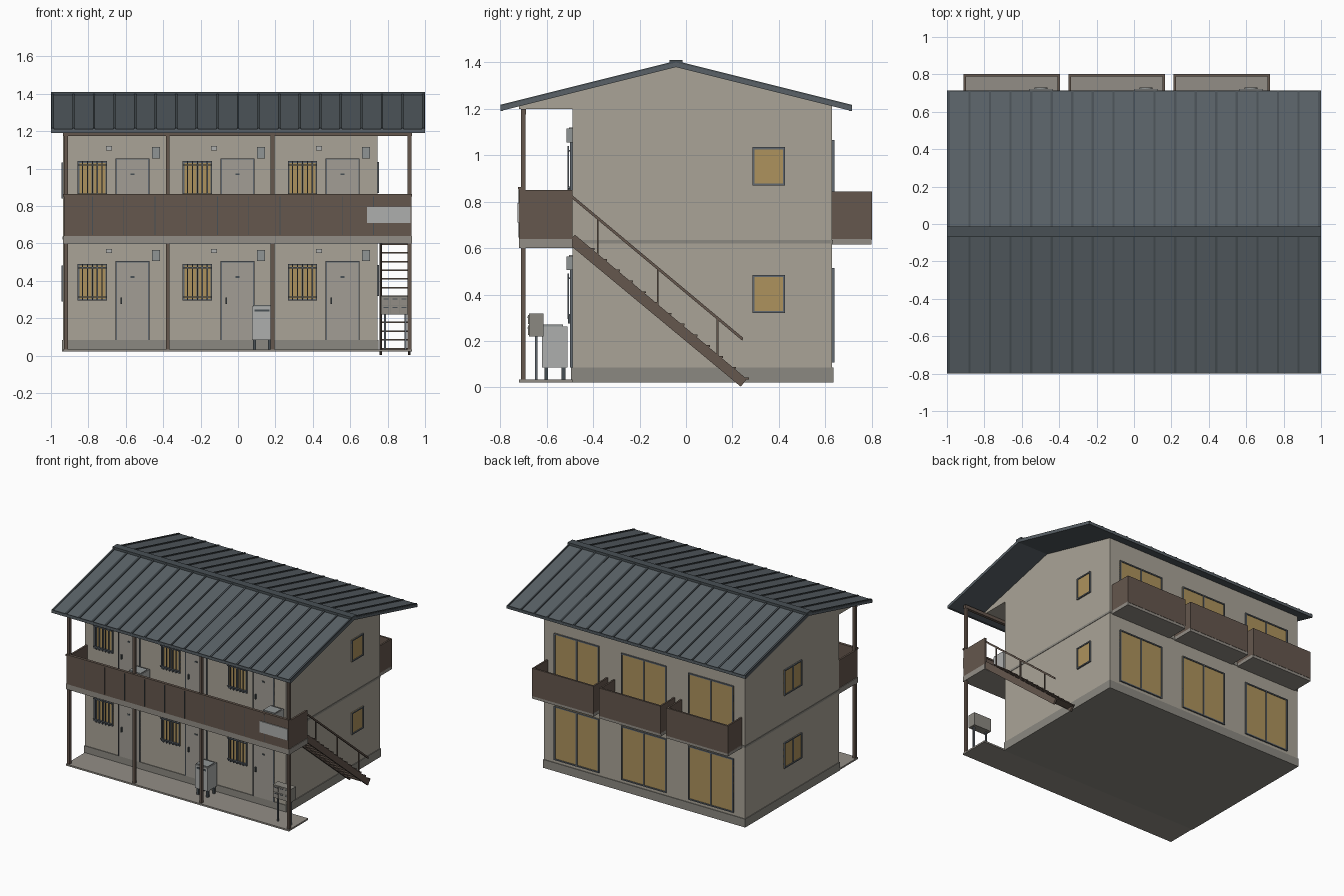
import bpy, bmesh, math

if "Cube" in bpy.data.objects:
    bpy.data.objects.remove(bpy.data.objects["Cube"])


def material(name, r, g, b):
    m = bpy.data.materials.new(name)
    m.diffuse_color = (r, g, b, 1)
    m.use_nodes = True
    m.node_tree.nodes["Principled BSDF"].inputs["Base Color"].default_value = m.diffuse_color
    return m


WALL = material("wall_beige", 0.40, 0.37, 0.31)
BASE = material("base_grey", 0.26, 0.25, 0.22)
SLAB = material("slab_grey", 0.29, 0.27, 0.24)
ROOF = material("roof_slate", 0.10, 0.12, 0.135)
DARK = material("roof_trim", 0.065, 0.08, 0.09)
BROWN = material("brown_metal", 0.13, 0.095, 0.075)
FRAME = material("frame_grey", 0.12, 0.14, 0.16)
GLASS = material("warm_glass", 0.42, 0.29, 0.11)
DOOR = material("door_beige", 0.36, 0.34, 0.30)
PALE = material("pale_grey", 0.42, 0.43, 0.42)
BOXES = material("box_grey", 0.28, 0.30, 0.30)


def finish(name, bm, mat):
    bmesh.ops.recalc_face_normals(bm, faces=bm.faces[:])
    me = bpy.data.meshes.new(name)
    bm.to_mesh(me)
    bm.free()
    me.materials.append(mat)
    ob = bpy.data.objects.new(name, me)
    bpy.context.collection.objects.link(ob)
    return ob


def prisms(name, mat, items):
    """Each item: (y,z) profile, x start, x end."""
    bm = bmesh.new()
    for prof, x0, x1 in items:
        a = [bm.verts.new((x0, y, z)) for y, z in prof]
        b = [bm.verts.new((x1, y, z)) for y, z in prof]
        n = len(prof)
        bm.faces.new(a)
        bm.faces.new(b[::-1])
        for i in range(n):
            bm.faces.new((a[i], b[i], b[(i + 1) % n], a[(i + 1) % n]))
    return finish(name, bm, mat)


def boxes(name, mat, *items):
    """Each item: x0, x1, y0, y1, z0, z1."""
    return prisms(name, mat, [([(c, e), (d, e), (d, f), (c, f)], a, b)
                              for a, b, c, d, e, f in items])


def window(name, wall, u0, u1, z0, z1, sashes=2, grille=False):
    """wall: axis, plane position, outward sign."""
    axis, pos, s = wall

    def bx(a, b, d0, d1, e, f):
        p, q = sorted((pos + s * d0, pos + s * d1))
        return (a, b, p, q, e, f) if axis == "y" else (p, q, a, b, e, f)
    t = 0.009
    bars = [bx(u0, u1, -0.005, 0.01, z0, z0 + t), bx(u0, u1, -0.005, 0.01, z1 - t, z1),
            bx(u0, u0 + t, -0.005, 0.01, z0, z1), bx(u1 - t, u1, -0.005, 0.01, z0, z1)]
    for i in range(1, sashes):
        u = u0 + (u1 - u0) * i / sashes
        bars.append(bx(u - 0.005, u + 0.005, -0.005, 0.009, z0, z1))
    boxes(name + "_frame", FRAME, *bars)
    boxes(name + "_glass", GLASS, bx(u0, u1, -0.005, 0.004, z0, z1))
    if grille:
        g = [bx(u0 + (u1 - u0) * i / 6 - 0.003, u0 + (u1 - u0) * i / 6 + 0.003,
                0.014, 0.02, z0, z1) for i in range(1, 6)]
        g += [bx(u0, u1, 0.008, 0.02, z - 0.003, z + 0.003) for z in (z0 + 0.018, z1 - 0.02)]
        boxes(name + "_grille", FRAME, *g)


X0, X1, XE = -0.935, 0.745, 0.93      # building left, right; walkway right end
YF, YB, YW = -0.49, 0.63, -0.72       # front wall, back wall, walkway edge
RY, PITCH, FLOOR = -0.0425, 0.55, 0.5615

# Body with gables reaching over the walkway
prisms("walls", WALL, [([(YF, 0.025), (YB, 0.025), (YB, 1.213), (RY, 1.382),
                         (YW, 1.212), (YW, 1.20), (YF, 1.20)], X0, X1)])
e = 0.005
boxes("plinth", BASE, (X0 - e, X1 + e, YF - e, YB + e, 0.022, 0.085))
boxes("floor_band", BASE, (X0 - 0.003, X1 + 0.003, YF - 0.003, YB + 0.003, 0.62, 0.636))

# Roof sheet, standing seams and ridge
def top(y):
    return 1.40 - 0.25 * abs(y - RY)


YA, YC = -0.80, 0.715
prisms("roof", ROOF, [([(YA, top(YA) - 0.02), (RY, 1.38), (YC, top(YC) - 0.02),
                        (YC, top(YC)), (RY, 1.40), (YA, top(YA))], -1, 1)])
prisms("roof_seams", DARK, [([(y, top(y) - 0.004), (RY, 1.396), (RY, 1.407), (y, top(y) + 0.007)],
                             x - 0.006, x + 0.006)
                            for i in range(19) for x in [-0.99 + 0.11 * i] for y in (YA, YC)])
boxes("ridge_cap", DARK, (-1, 1, RY - 0.028, RY + 0.028, 1.388, 1.411))
boxes("eave_fascia", DARK, (-1, 1, YA, YA + 0.012, 1.192, 1.213),
      (-1, 1, YC - 0.012, YC, 1.192, 1.213))

# Walkway: slabs, posts, beam, parapet
boxes("ground_slab", SLAB, (X0, XE, YW, YF, 0.022, 0.034))
boxes("walkway_slab", SLAB, (X0, XE, YW, YF, 0.60, 0.64))
boxes("posts", BROWN, *[(x - 0.01, x + 0.01, -0.712, -0.692, 0.03, 1.2)
                        for x in (-0.92, -0.375, 0.185, 0.917)])
boxes("eave_beam", BROWN, (X0, XE, -0.712, -0.690, 1.175, 1.20))
boxes("walkway_parapet", BROWN, (X0 + 0.005, XE - 0.005, YW, YW + 0.014, 0.64, 0.855),
      (X0 + 0.005, X0 + 0.019, YW, YF, 0.64, 0.85), (XE - 0.019, XE - 0.005, YW, YF, 0.64, 0.85))
boxes("parapet_cap", BROWN, (X0, XE, YW - 0.003, YW + 0.018, 0.852, 0.864))
boxes("parapet_seams", DARK, *[(x, x + 0.004, YW - 0.002, YW + 0.01, 0.645, 0.85)
                               for x in [-0.78 + 0.167 * i for i in range(10)]])
boxes("blank_sign", PALE, (0.69, 0.922, YW - 0.006, YW, 0.71, 0.795))

# Apartment fronts and backs on both floors
for fl in range(2):
    dz = PITCH * fl
    for u in range(3):
        dx = FLOOR * u
        n = f"_{fl + 1}_{u + 1}"
        window("front_window" + n, ("y", YF, -1), -0.857 + dx, -0.70 + dx,
               0.295 + dz, 0.49 + dz, 2, True)
        a, b, z0, z1 = -0.654 + dx, -0.474 + dx, 0.085 + dz, 0.505 + dz
        boxes("door_frame" + n, FRAME, (a, a + 0.006, YF - 0.009, YF, z0, z1),
              (b - 0.006, b, YF - 0.009, YF, z0, z1), (a, b, YF - 0.009, YF, z1 - 0.006, z1))
        boxes("door" + n, DOOR, (a, b, YF - 0.006, YF, z0, z1))
        boxes("door_hardware" + n, DARK,
              (a + 0.026, a + 0.034, YF - 0.018, YF, z0 + 0.19, z0 + 0.225),
              (a + 0.08, a + 0.10, YF - 0.01, YF, z0 + 0.33, z0 + 0.34))
        boxes("wall_lamp" + n, PALE, (-0.706 + dx, -0.674 + dx, YF - 0.014, YF, 0.548 + dz, 0.57 + dz))
        boxes("meter_box" + n, BOXES, (-0.46 + dx, -0.417 + dx, YF - 0.024, YF, 0.505 + dz, 0.565 + dz))
        c = -0.653 + dx
        window("back_window" + n, ("y", YB, 1), c - 0.188, c + 0.188, 0.108 + dz, 0.515 + dz, 2)
    window(f"right_window_{fl + 1}", ("x", X1, 1), 0.287, 0.427, 0.32 + dz, 0.485 + dz, 1)
    window(f"left_window_{fl + 1}", ("x", X0, -1), -0.04, 0.17, 0.29 + dz, 0.483 + dz, 2)

# Back balconies with outdoor cooling units
for u in range(3):
    a, b, t = -0.911 + FLOOR * u, -0.396 + FLOOR * u, 0.012
    boxes(f"balcony_slab_{u + 1}", SLAB, (a, b, YB, 0.80, 0.615, 0.64))
    boxes(f"balcony_parapet_{u + 1}", BROWN, (a, b, 0.80 - t, 0.802, 0.635, 0.845),
          (a, a + t, YB, 0.80, 0.635, 0.845), (b - t, b, YB, 0.80, 0.635, 0.845))
    cx = -0.497 + FLOOR * u
    boxes(f"cooling_unit_{u + 1}", PALE, (cx - 0.065, cx + 0.065, 0.665, 0.722, 0.645, 0.745))
    fan = [(0.035 * math.cos(i * math.pi / 8), 0.035 * math.sin(i * math.pi / 8)) for i in range(16)]
    ob = prisms(f"cooling_fan_{u + 1}", BOXES, [(fan, 0, 0.012)])
    ob.rotation_euler.z = math.pi / 2
    ob.location = (cx, 0.718, 0.695)

# Washing machines
for i, (x, z) in enumerate(((0.128, 0.034), (-0.433, 0.64), (0.689, 0.64))):
    h = 0.27 if i == 0 else 0.825
    boxes(f"washer_{i + 1}", PALE, (x - 0.052, x + 0.052, -0.62, -0.51, h - 0.185, h - 0.008))
    boxes(f"washer_lid_{i + 1}", BOXES, (x - 0.048, x + 0.048, -0.615, -0.53, h - 0.008, h))
    boxes(f"washer_panel_{i + 1}", DARK, (x - 0.04, x + 0.04, -0.623, -0.62, h - 0.035, h - 0.022))
    boxes(f"washer_feet_{i + 1}", DARK, *[(x + s * 0.04 - 0.008, x + s * 0.04 + 0.008, y, y + 0.016,
                                          z, h - 0.184) for s in (-1, 1) for y in (-0.61, -0.536)])

# Mailboxes on legs
boxes("mailbox", BASE, (0.765, 0.915, -0.677, -0.615, 0.22, 0.318))
boxes("mailbox_legs", FRAME, *[(x - 0.005, x + 0.005, -0.65, -0.64, 0.03, 0.22) for x in (0.785, 0.895)])
boxes("mailbox_doors", SLAB, *[(0.77 + 0.048 * i, 0.812 + 0.048 * i, -0.68, -0.676,
                                0.226 + 0.046 * j, 0.266 + 0.046 * j)
                               for i in range(3) for j in range(2)])
boxes("mailbox_slots", DARK, *[(0.777 + 0.048 * i, 0.805 + 0.048 * i, -0.682, -0.678,
                                0.254 + 0.046 * j, 0.259 + 0.046 * j)
                               for i in range(3) for j in range(2)])

# Outside stair
side = [(-0.49, 0.605), (-0.49, 0.645), (-0.478, 0.657), (0.262, 0.036), (0.236, 0.003)]
prisms("stair_stringers", BROWN, [(side, x, x + 0.014) for x in (0.757, 0.908)])
boxes("stair_treads", BROWN, *[(0.76, 0.92, y - 0.035, y + 0.03, z - 0.008, z)
                               for i in range(13)
                               for z in [0.60 - 0.0465 * i] for y in [-0.425 + 0.0555 * i]])
rail = [(-0.49, 0.813), (-0.49, 0.828), (0.247, 0.213), (0.243, 0.201)]
prisms("stair_handrail", BROWN, [(rail, 0.909, 0.921)])
boxes("stair_rail_posts", BROWN, *[(0.911, 0.919, y - 0.004, y + 0.004,
                                    0.22 - 0.839 * y, 0.412 - 0.835 * y)
                                   for y in (-0.38, -0.122, 0.136)])
